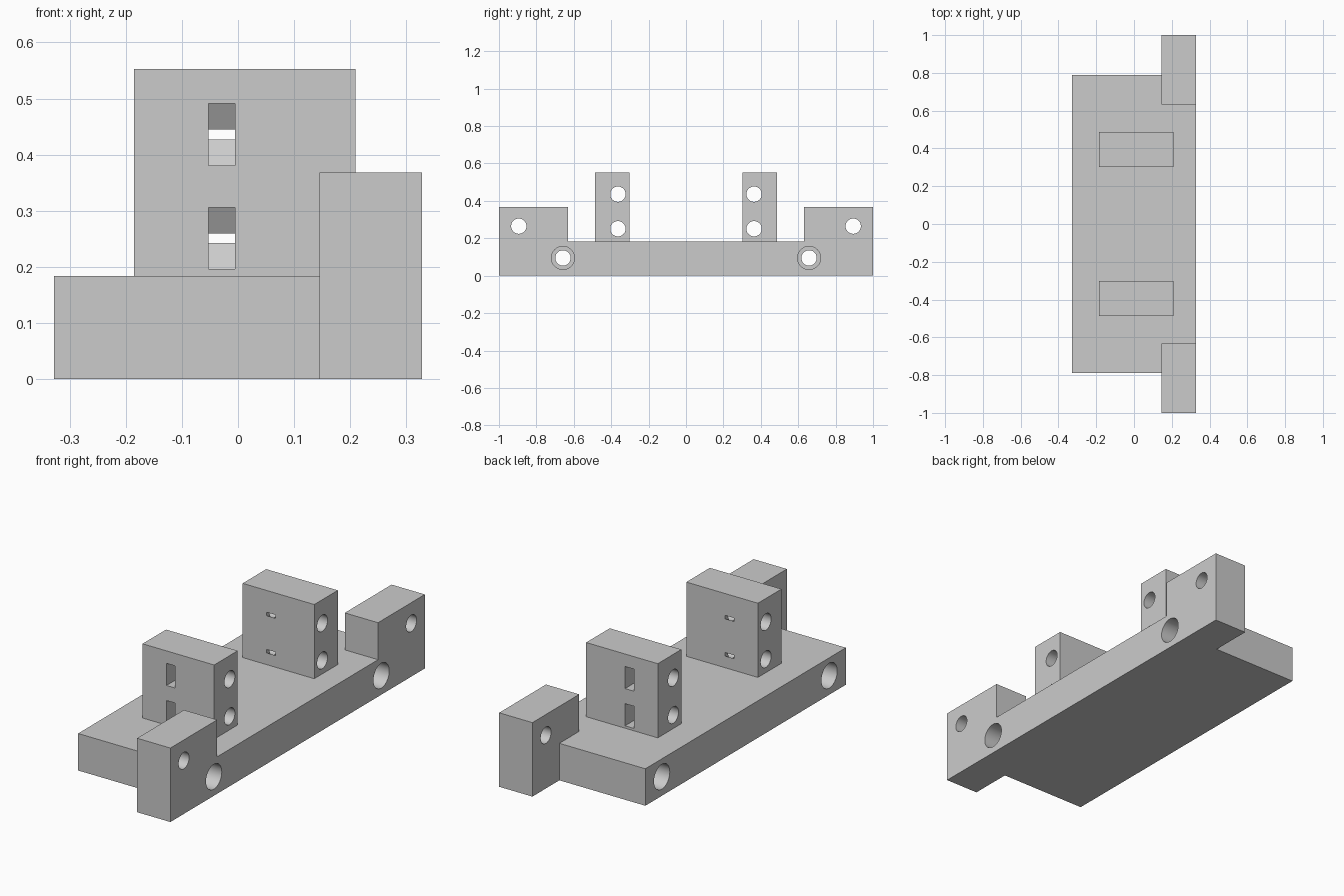
import bpy
import math

# Remove the default object
cube = bpy.data.objects.get("Cube")
if cube:
    bpy.data.objects.remove(cube, do_unlink=True)

# Single plain grey material
GREY = (0.6, 0.6, 0.6, 1.0)
mat = bpy.data.materials.new("plain grey")
mat.use_nodes = True
mat.diffuse_color = GREY
mat.node_tree.nodes["Principled BSDF"].inputs["Base Color"].default_value = GREY


def prism(name, outline, x0, x1):
    """Extrude a (y, z) outline along x."""
    n = len(outline)
    verts = [(x, y, z) for x in (x0, x1) for y, z in outline]
    faces = [tuple(range(n))[::-1], tuple(range(n, 2 * n))]
    faces += [(i, (i + 1) % n, n + (i + 1) % n, n + i) for i in range(n)]
    area = sum(outline[i][0] * outline[(i + 1) % n][1]
               - outline[(i + 1) % n][0] * outline[i][1] for i in range(n))
    if area < 0:
        faces = [f[::-1] for f in faces]
    mesh = bpy.data.meshes.new(name)
    mesh.from_pydata(verts, [], faces)
    mesh.materials.append(mat)
    obj = bpy.data.objects.new(name, mesh)
    bpy.context.collection.objects.link(obj)
    return obj


def block(name, x0, x1, y0, y1, z0, z1):
    return prism(name, [(y0, z0), (y1, z0), (y1, z1), (y0, z1)], x0, x1)


def bore(name, y, z, r, x0, x1, sides=40):
    ring = [(y + r * math.cos(2 * math.pi * i / sides),
             z + r * math.sin(2 * math.pi * i / sides)) for i in range(sides)]
    return prism(name, ring, x0, x1)


def combine(target, other, operation):
    mod = target.modifiers.new(operation.lower(), 'BOOLEAN')
    mod.operation = operation
    mod.solver = 'EXACT'
    mod.object = other
    bpy.context.view_layer.objects.active = target
    bpy.ops.object.modifier_apply(modifier=mod.name)
    bpy.data.objects.remove(other, do_unlink=True)


HALF_X = 0.328
EAR_X = 0.145
BASE_TOP = 0.184
HOLE_R = 0.041
SOCKET_R = 0.062
SOCKET_DEPTH = 0.22
BOLT_HEIGHTS = (0.251, 0.436)

# Base plate with a raised mounting ear at each end
bracket = block("mounting_bracket", -HALF_X, HALF_X, -0.788, 0.788, 0, BASE_TOP)
for s in (-1, 1):
    ear = block("ear", EAR_X, HALF_X, *sorted((s * 0.632, s)), 0, 0.368)
    combine(bracket, ear, 'UNION')

# Clamp towers
for s in (-1, 1):
    tower = block("tower", -0.185, 0.209, *sorted((s * 0.301, s * 0.486)), 0.1, 0.553)
    combine(bracket, tower, 'UNION')

for s in (-1, 1):
    # Ear hole, and base hole with a wide socket at both ends
    combine(bracket, bore("ear_hole", s * 0.894, 0.265, HOLE_R, 0.1, 0.4), 'DIFFERENCE')
    combine(bracket, bore("base_hole", s * 0.658, 0.095, HOLE_R, -0.4, 0.4), 'DIFFERENCE')
    for a, b in ((-0.4, SOCKET_DEPTH - HALF_X), (HALF_X - SOCKET_DEPTH, 0.4)):
        combine(bracket, bore("socket", s * 0.658, 0.095, SOCKET_R, a, b), 'DIFFERENCE')

    # Tower bolt holes with nut slots opening outward and pointed inward
    for z in BOLT_HEIGHTS:
        combine(bracket, bore("bolt_hole", s * 0.364, z, HOLE_R, -0.3, 0.3), 'DIFFERENCE')
        slot = [(s * 0.296, z), (s * 0.328, z + 0.055), (s * 0.55, z + 0.055),
                (s * 0.55, z - 0.055), (s * 0.328, z - 0.055)]
        combine(bracket, prism("nut_slot", slot, -0.053, -0.005), 'DIFFERENCE')

# Smooth bores, crisp edges
bpy.ops.object.select_all(action='DESELECT')
bracket.select_set(True)
bpy.context.view_layer.objects.active = bracket
bpy.ops.object.shade_smooth_by_angle(angle=math.radians(25))
